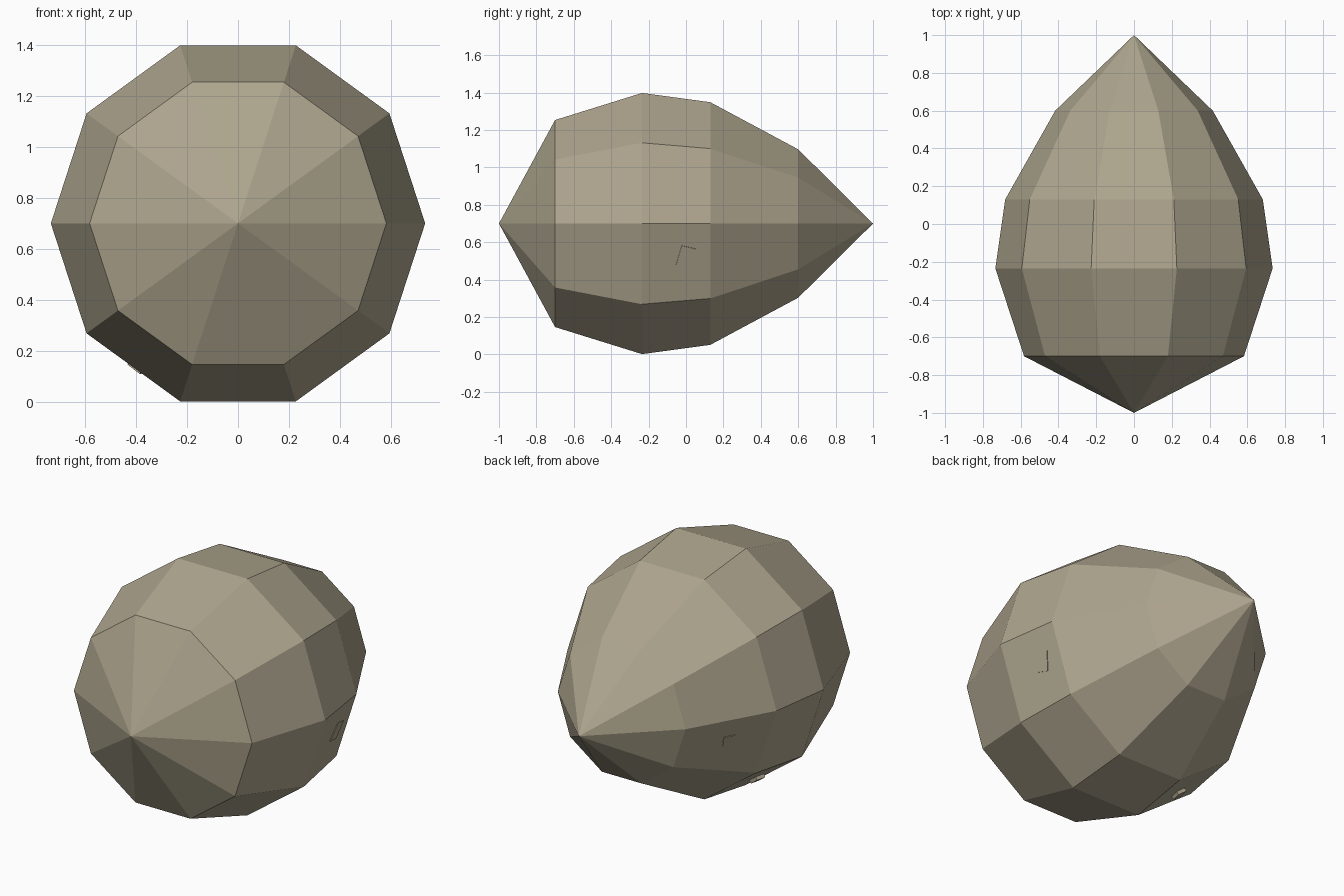
import bpy, bmesh, math
from mathutils import Vector, Matrix

cube = bpy.data.objects.get("Cube")
if cube:
    bpy.data.objects.remove(cube, do_unlink=True)

SIDES = 10
CENTRE = Vector((0, 0, 0.7))
# (y, radius) from blunt front tip to pointed rear tip
PROFILE = [(-1, 0), (-0.7, 0.582), (-0.235, 0.734), (0.13, 0.682), (0.6, 0.417), (1, 0)]

stone = bpy.data.materials.new("khaki_stone")
colour = (0.42, 0.375, 0.27, 1)
stone.diffuse_color = colour
stone.use_nodes = True
stone.node_tree.nodes["Principled BSDF"].inputs["Base Color"].default_value = colour


def add_object(name, bm):
    bmesh.ops.recalc_face_normals(bm, faces=bm.faces)
    mesh = bpy.data.meshes.new(name)
    bm.to_mesh(mesh)
    bm.free()
    mesh.materials.append(stone)
    obj = bpy.data.objects.new(name, mesh)
    bpy.context.collection.objects.link(obj)
    return obj


# Faceted body: profile spun about the lengthwise axis
bm = bmesh.new()
points = [bm.verts.new(CENTRE + Vector((r, y, 0))) for y, r in PROFILE]
edges = [bm.edges.new(pair) for pair in zip(points, points[1:])]
bmesh.ops.spin(bm, geom=points + edges, cent=CENTRE, axis=(0, 1, 0),
               angle=math.tau, steps=SIDES, use_merge=True)
bmesh.ops.remove_doubles(bm, verts=bm.verts, dist=0.0005)
add_object("faceted_body", bm)


def facet_plate(name, facet, y, slide, size, turn, lift):
    """Lay a small box on a facet; slide runs around the body from facet centre."""
    (y0, r0), (y1, r1) = next(p for p in zip(PROFILE, PROFILE[1:]) if p[0][0] <= y <= p[1][0])
    angle = math.radians(facet)
    out = Vector((math.cos(angle), 0, math.sin(angle)))
    around = Vector((-math.sin(angle), 0, math.cos(angle)))
    apothem = math.cos(math.pi / SIDES)
    along = (Vector((0, y1 - y0, 0)) + out * (r1 - r0) * apothem).normalized()
    normal = along.cross(around).normalized()
    if normal.dot(out) < 0:
        normal.negate()
    radius = (r0 + (r1 - r0) * (y - y0) / (y1 - y0)) * apothem
    place = CENTRE + Vector((0, y, 0)) + out * radius + around * slide
    basis = Matrix((along, normal.cross(along), normal)).transposed().to_4x4()
    box = bmesh.new()
    bmesh.ops.create_cube(box, size=1, matrix=Matrix.Translation(place) @ basis
                          @ Matrix.Rotation(math.radians(turn), 4, "Z")
                          @ Matrix.Diagonal((*size, 2 * lift, 1)))
    add_object(name, box)


# Small chips set into the side facets
facet_plate("left_chip", -18, 0.0, 0.03, (0.08, 0.11), -16, 0.004)
facet_plate("right_chip", 198, 0.34, -0.03, (0.07, 0.06), 10, 0.004)
facet_plate("lower_right_chip", 234, -0.1, 0.01, (0.06, 0.06), 10, 0.02)
